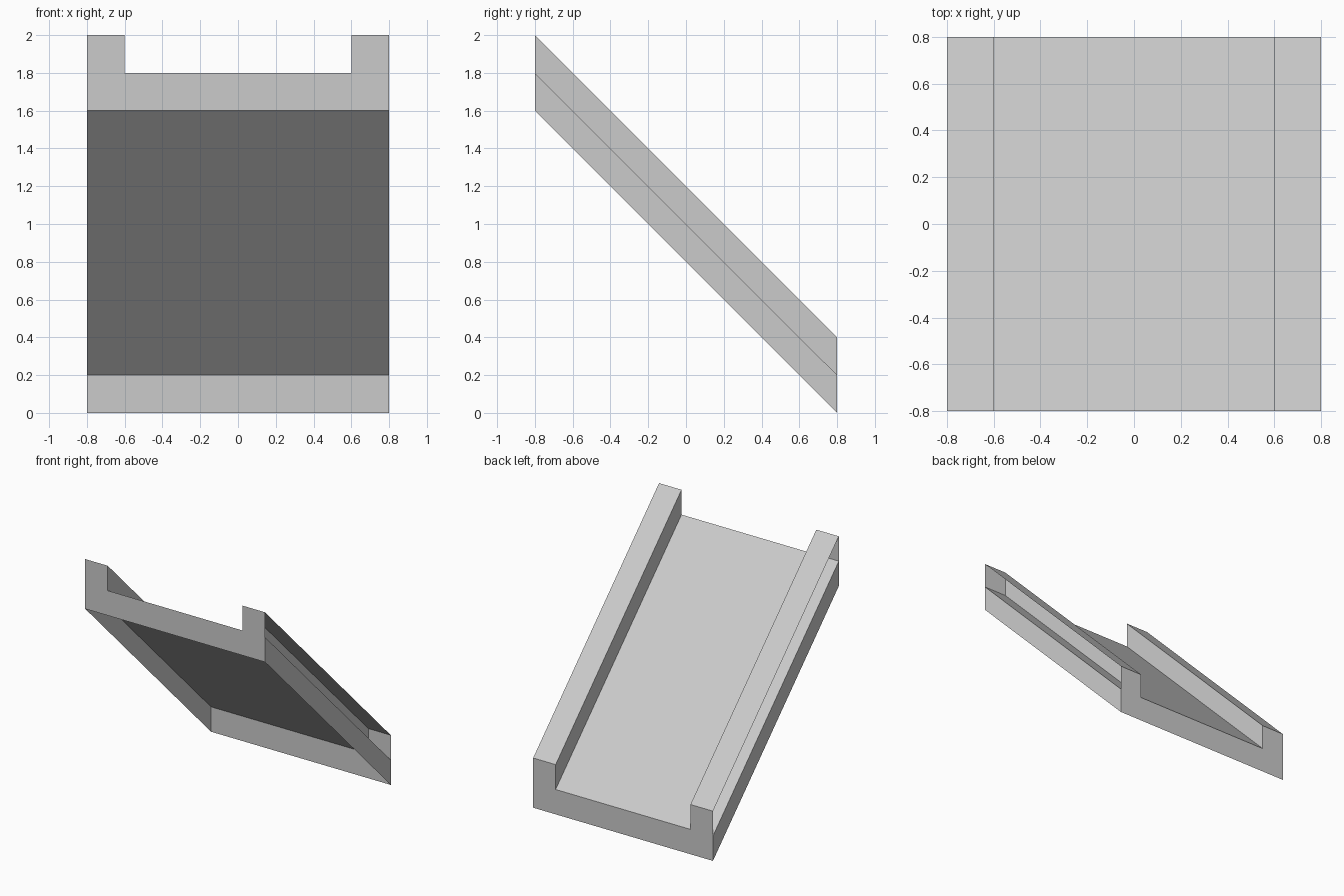
import bpy

if "Cube" in bpy.data.objects:
    bpy.data.objects.remove(bpy.data.objects["Cube"])

W, INNER, L = 0.8, 0.6, 0.8   # half width, inner rail face, half length
RISE = 0.2                    # height of skirt and of rails

grey = bpy.data.materials.new("light_grey")
grey.diffuse_color = (0.6, 0.6, 0.6, 1)
grey.use_nodes = True
grey.node_tree.nodes["Principled BSDF"].inputs["Base Color"].default_value = grey.diffuse_color


def slope(y):
    """Height of the channel floor, falling 45 degrees towards the back."""
    return 1.0 - y


def sheet(name, outline):
    mesh = bpy.data.meshes.new(name)
    mesh.from_pydata(outline, [], [range(len(outline))])
    mesh.materials.append(grey)
    obj = bpy.data.objects.new(name, mesh)
    bpy.context.collection.objects.link(obj)


def strip(name, a, b):
    """Sloping sheet between two (x, height above floor) points."""
    sheet(name, [(x, y, slope(y) + h) for (x, h), y in
                 ((a, -L), (b, -L), (b, L), (a, L))])


# Channel floor
strip("floor", (-W, 0), (W, 0))

# Open-sided rails and the skirts under the floor edges
for side, s in (("left", -1), ("right", 1)):
    top = [(-W, RISE), (-INNER, RISE)] if s < 0 else [(INNER, RISE), (W, RISE)]
    strip(side + "_rail_top", *top)
    wall = [(s * INNER, 0), (s * INNER, RISE)]
    skirt = [(s * W, -RISE), (s * W, 0)]
    strip(side + "_rail_inner_wall", *(wall if s < 0 else wall[::-1])[::-1])
    strip(side + "_skirt", *(skirt if s > 0 else skirt[::-1]))

# U-shaped end panels
profile = [(-W, -RISE), (W, -RISE), (W, RISE), (INNER, RISE),
           (INNER, 0), (-INNER, 0), (-INNER, RISE), (-W, RISE)]
for name, y, outline in (("front_panel", -L, profile),
                         ("back_panel", L, profile[::-1])):
    sheet(name, [(x, y, slope(y) + h) for x, h in outline])
